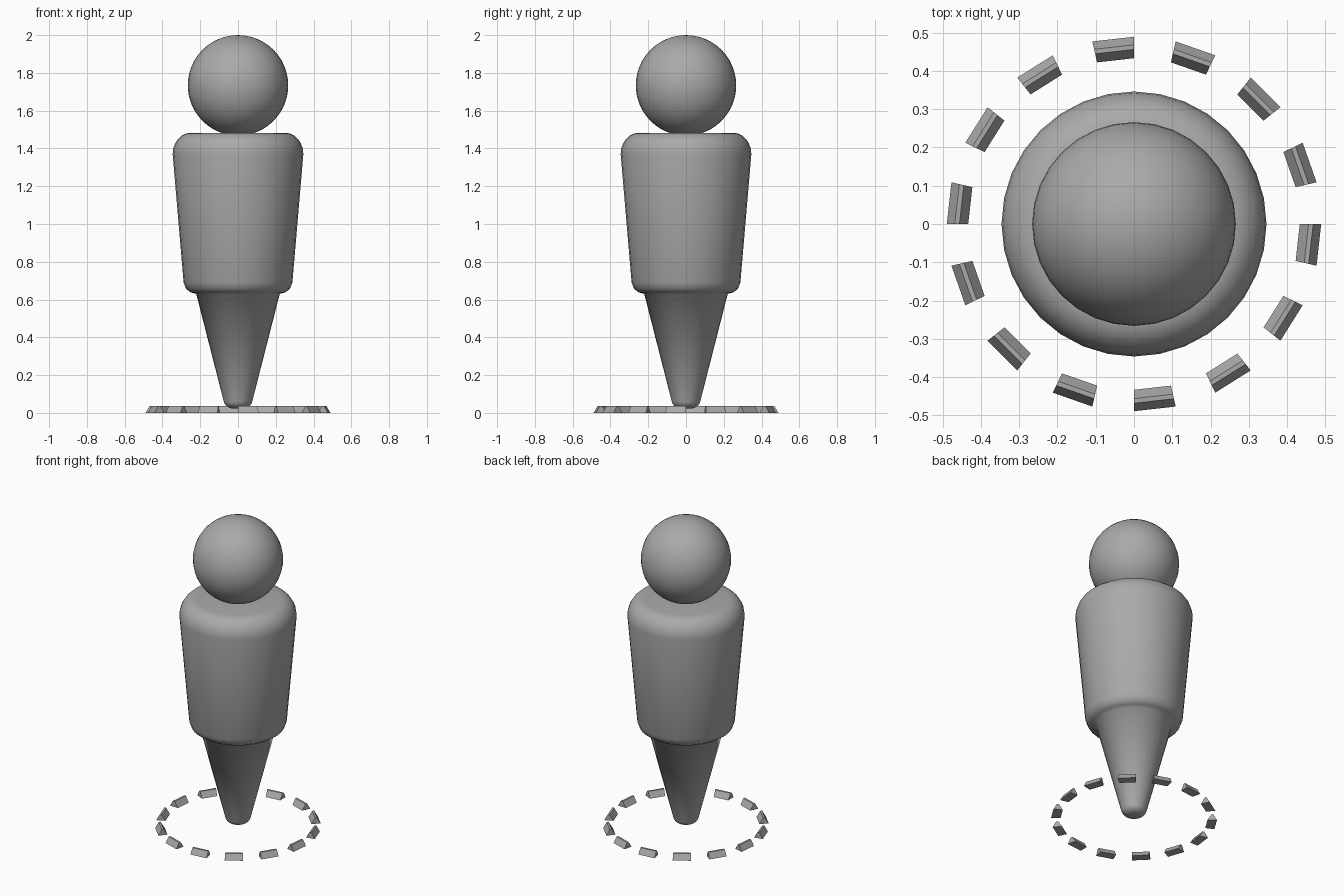
import bpy, bmesh, math

if "Cube" in bpy.data.objects:
    bpy.data.objects.remove(bpy.data.objects["Cube"])

grey = bpy.data.materials.new("dark_grey")
grey.diffuse_color = (0.4, 0.4, 0.4, 1)
grey.use_nodes = True
grey.node_tree.nodes["Principled BSDF"].inputs["Base Color"].default_value = grey.diffuse_color


def make_object(name, bm, smooth_angle=None):
    bmesh.ops.recalc_face_normals(bm, faces=bm.faces)
    mesh = bpy.data.meshes.new(name)
    bm.to_mesh(mesh)
    bm.free()
    mesh.materials.append(grey)
    obj = bpy.data.objects.new(name, mesh)
    bpy.context.collection.objects.link(obj)
    if smooth_angle:
        bpy.ops.object.select_all(action='DESELECT')
        obj.select_set(True)
        bpy.context.view_layer.objects.active = obj
        bpy.ops.object.shade_smooth_by_angle(angle=math.radians(smooth_angle))
    return obj


def arc(cr, cz, rr, rz, a0, a1, n=6):
    """Points (radius, z) of an elliptical corner."""
    angles = [math.radians(a0 + (a1 - a0) * i / n) for i in range(n + 1)]
    return [(cr + rr * math.cos(a), cz + rz * math.sin(a)) for a in angles]


def lathe(name, profile, sides=32):
    """Closed solid of revolution from a bottom-to-top profile."""
    bm = bmesh.new()
    rings = []
    for r, z in profile:
        rings.append([bm.verts.new((r * math.cos(2 * math.pi * i / sides),
                                    r * math.sin(2 * math.pi * i / sides), z))
                      for i in range(sides)])
    for a, b in zip(rings, rings[1:]):
        for i in range(sides):
            j = (i + 1) % sides
            bm.faces.new((a[i], a[j], b[j], b[i]))
    bm.faces.new(rings[0])
    bm.faces.new(rings[-1])
    return make_object(name, bm, 80)


# Head
bm = bmesh.new()
bmesh.ops.create_uvsphere(bm, u_segments=32, v_segments=24, radius=0.266)
bmesh.ops.translate(bm, verts=bm.verts, vec=(0, 0, 1.734))
make_object("head", bm, 35)

# Body: rounded foot tip, cone legs, soft hem and tapered torso with round shoulders
tip = arc(0.02, 0.067, 0.056, 0.045, -90, -10)
hem = [(0.221, 0.63), (0.25, 0.638), (0.274, 0.655), (0.288, 0.69)]
shoulder = arc(0.25, 1.37, 0.096, 0.113, 0, 90)
lathe("body", tip + hem + shoulder)

# Dashed ground ring: every other segment of a 28-sided trapezoid ring
section = [(0.433, 0), (0.489, 0), (0.468, 0.037), (0.456, 0.037)]
bm = bmesh.new()
step = 2 * math.pi / 28
for k in range(14):
    ends = []
    for a in (-2 * k * step, -(2 * k + 1) * step):
        ends.append([bm.verts.new((r * math.cos(a), r * math.sin(a), z))
                     for r, z in section])
    for i in range(4):
        j = (i + 1) % 4
        bm.faces.new((ends[0][i], ends[0][j], ends[1][j], ends[1][i]))
    bm.faces.new(ends[0])
    bm.faces.new(ends[1])
make_object("ground_ring", bm)
